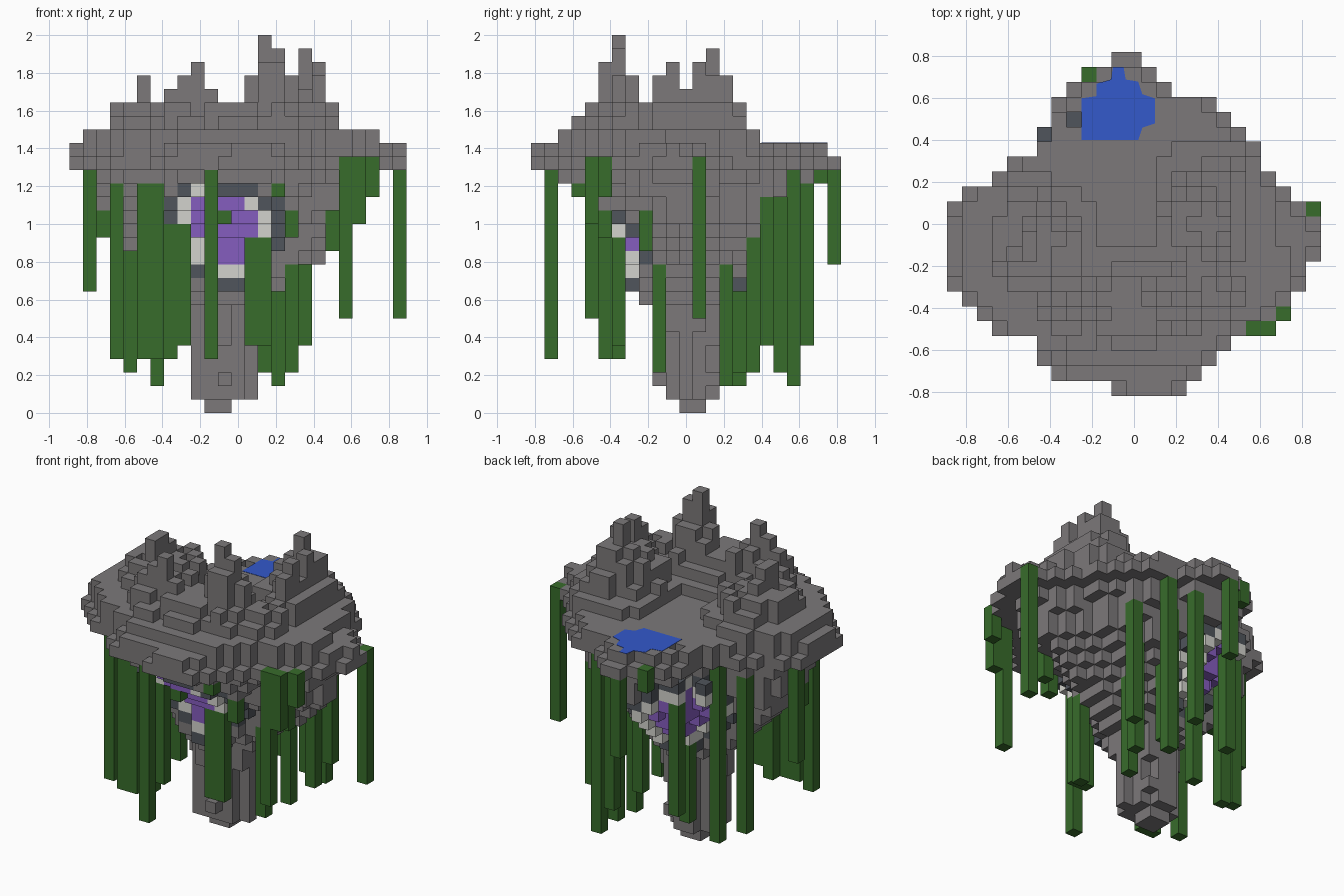
import bpy
import bmesh
import random
from math import dist, hypot
from mathutils import Vector

if "Cube" in bpy.data.objects:
    bpy.data.objects.remove(bpy.data.objects["Cube"])

random.seed(4)
V = 1 / 14                      # block size
DECK = 19                       # top layer of the plateau


def material(name, rgb):
    mat = bpy.data.materials.new(name)
    mat.use_nodes = True
    mat.diffuse_color = (*rgb, 1)
    mat.node_tree.nodes["Principled BSDF"].inputs["Base Color"].default_value = (*rgb, 1)
    return mat


COLOURS = {
    "rock": material("grey stone", (.2, .19, .194)),
    "geode_shell": material("dark slate", (.08, .09, .106)),
    "geode_rim": material("pale quartz", (.65, .65, .61)),
    "geode_crystal": material("purple crystal", (.235, .11, .52)),
    "vines": material("vine green", (.039, .15, .024)),
    "lake": material("lake blue", (.033, .1, .6)),
}

# Plateau outline: first and last block of each row, front to back
ROWS = [(11, 15), (7, 16), (6, 17), (6, 18), (3, 19), (2, 21), (1, 22), (0, 23),
        (0, 23), (0, 24), (0, 24), (0, 24), (0, 23), (1, 22), (3, 21), (4, 20),
        (6, 20), (6, 19), (7, 18), (7, 17), (8, 14), (10, 13), (11, 12)]
NOTCHES = {(8, 18), (6, 17)}    # columns that stop below the deck

# Width of each layer of the hanging cone, as a share of the plateau
TAPER = [.11, .2, .22, .2, .2, .22, .24, .24, .31, .38, .46, .54, .62, .7,
         .77, .79, .82, .86, 1]
AXIS = (10.5, 11.5)


def in_outline(i, j):
    row = round(j)
    return 0 <= row < len(ROWS) and ROWS[row][0] - .5 <= i <= ROWS[row][1] + .5


def in_stone(i, j, k):
    if (i, j) in NOTCHES and k > 14:
        return k < 17
    if k == DECK:               # the deck steps down at the rim's corners
        ring = ((i + 1, j), (i - 1, j), (i, j + 1), (i, j - 1))
        return in_outline(i, j) and sum(in_outline(*c) for c in ring) > 2
    fx = fy = TAPER[k]
    if j < AXIS[1] and 8 < k < 18:   # the front is hollowed out
        fy = .39 + .09 * max(0, k - 12)
    return (in_outline(i, j) and
            in_outline(AXIS[0] + (i - AXIS[0]) / fx, AXIS[1] + (j - AXIS[1]) / fy))


# Mounds: centre, radii, height in blocks
MOUNDS = [(5, 10, 4.6, 4.4, 4.4), (12, 5.5, 9, 4.2, 4.2), (17.5, 12, 4.4, 5.2, 5.4),
          (14.3, 6, 3.4, 3, 7), (8.8, 5.3, 3, 2.6, 5.5),
          (4, 8, 4, 4, 1.4), (19, 7, 4.6, 4, 1.5)]
# Spires: column and height in blocks
SPIRES = {(14, 6): 8, (15, 6): 7, (14, 5): 6, (13, 6): 5, (14, 7): 5, (16, 6): 5,
          (9, 5): 6, (8, 5): 5, (7, 5): 4, (10, 5): 4, (5, 10): 5, (5, 9): 5,
          (17, 13): 7, (18, 12): 6, (17, 14): 5, (18, 10): 6, (18, 9): 5}
# Skyline caps, left to right and front to back
CAP_X = [0, 1, 1, 3, 3, 5, 3, 4, 5, 6, 4, 3, 3, 5, 8, 7, 5, 7, 6, 3, 1, 1, 1, 0, 0]
CAP_Y = [0, 0, 1, 2, 3, 6, 8, 5, 3, 5, 6, 4, 6, 7, 5, 3, 1, 0, 0, 0, 0, 0, 0]


def mound_height(i, j):
    h = 0
    for cx, cy, rx, ry, top in MOUNDS:
        d = hypot((i - cx) / rx, (j - cy) / ry)
        if d < 1:
            h = max(h, round(top * (1 - d) + .45))
    if h > 1:
        h += random.choice((-1, 0, 0, 1))
    return min(max(h, SPIRES.get((i, j), 0)), CAP_X[i], CAP_Y[j])


# Fill the stone blocks
rock = set()
for j in range(len(ROWS)):
    for i in range(len(CAP_X)):
        rock.update((i, j, k) for k in range(DECK + 1) if in_stone(i, j, k))
        if (i, j, DECK) in rock:
            rock.update((i, j, DECK + 1 + n) for n in range(mound_height(i, j)))


def geode_part(i, j, k):
    """Concentric crystal, rim and shell set into the front and back slopes."""
    if k < 17:
        d = min(dist((i, j, k), (11, 6, 13.5)), dist((i, j, k), (8.5, 16.5, 12.5)))
        for limit, part in ((2.9, "geode_crystal"), (3.8, "geode_rim"), (4.8, "geode_shell")):
            if d < limit:
                return part
    return "rock"


# Vines: column and lowest block; each climbs until it meets stone
VINES = [(1, 11, 9), (2, 9, 13), (3, 6, 4), (4, 14, 3), (5, 5, 4), (6, 5, 4),
         (6, 15, 2), (7, 6, 4), (8, 6, 5), (8, 18, 5), (9, 15, 3), (10, 1, 4),
         (11, 4, 14), (13, 6, 5), (14, 6, 5), (14, 3, 16), (15, 3, 16),
         (13, 16, 5), (16, 9, 3), (15, 14, 2), (15, 19, 2), (14, 18, 3),
         (16, 5, 13), (16, 16, 3), (17, 17, 5), (13, 20, 5), (19, 8, 12),
         (20, 4, 7), (21, 4, 14), (22, 5, 16), (24, 12, 7), (11, 22, 11), (9, 21, 17)]
vines = set()
for i, j, low in VINES:
    k = low
    while k < DECK and (i, j, k) not in rock:
        vines.add((i, j, k))
        k += 1

parts = {name: set() for name in COLOURS if name != "lake"}
parts["vines"] = vines
for cell in rock:
    parts[geode_part(*cell)].add(cell)

SIDES = [Vector(s) for s in ((1, 0, 0), (-1, 0, 0), (0, 1, 0),
                             (0, -1, 0), (0, 0, 1), (0, 0, -1))]


def finish(name, bm):
    mesh = bpy.data.meshes.new(name)
    bm.to_mesh(mesh)
    bm.free()
    mesh.materials.append(COLOURS[name])
    bpy.context.collection.objects.link(bpy.data.objects.new(name, mesh))


def build_blocks(name, cells, solid):
    """Make only the exposed faces of a set of blocks."""
    bm = bmesh.new()
    for cell in sorted(cells):
        centre = Vector(((cell[0] - 12) * V, (cell[1] - 11) * V, (cell[2] + .5) * V))
        for n in SIDES:
            if tuple(int(c + s) for c, s in zip(cell, n)) in solid:
                continue
            a = Vector((n.y, n.z, n.x))
            b = n.cross(a)
            corners = (a + b, b - a, -a - b, a - b)
            bm.faces.new([bm.verts.new(centre + (n + c) * V / 2) for c in corners])
    bmesh.ops.remove_doubles(bm, verts=bm.verts, dist=.001)
    finish(name, bm)


for name, cells in parts.items():
    build_blocks(name, cells, rock | vines)

# Lake: a thin plate on the back of the plateau
SHORE = [(-.25, .4), (.02, .4), (.04, .46), (.1, .48), (.1, .6), (.04, .62), (.02, .68),
         (-.04, .69), (-.05, .75), (-.1, .75), (-.11, .69), (-.18, .67), (-.18, .61), (-.25, .6)]
bm = bmesh.new()
level = (DECK + 1) * V
face = bm.faces.new([bm.verts.new((x, y, level - .001)) for x, y in SHORE])
new = bmesh.ops.extrude_face_region(bm, geom=[face])["geom"]
bmesh.ops.translate(bm, vec=(0, 0, .003),
                    verts=[g for g in new if isinstance(g, bmesh.types.BMVert)])
bmesh.ops.recalc_face_normals(bm, faces=bm.faces)
finish("lake", bm)
